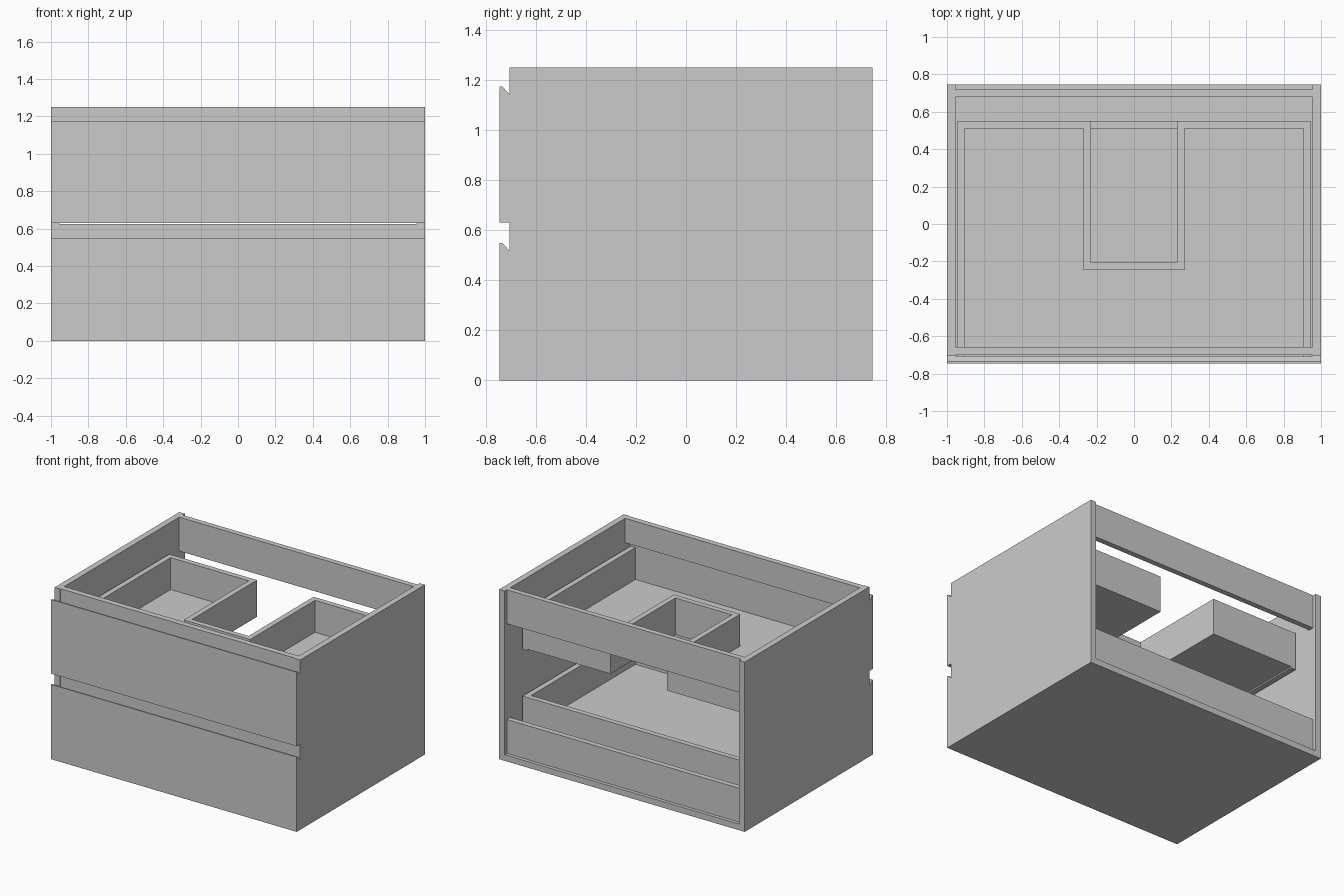
import bpy, bmesh
from mathutils import Vector

if "Cube" in bpy.data.objects:
    bpy.data.objects.remove(bpy.data.objects["Cube"])


def prism(name, pts, vec):
    """Closed solid: polygon of 3D points swept along vec."""
    bm = bmesh.new()
    face = bm.faces.new([bm.verts.new(p) for p in pts])
    ext = bmesh.ops.extrude_face_region(bm, geom=[face], use_keep_orig=True)
    verts = [g for g in ext["geom"] if isinstance(g, bmesh.types.BMVert)]
    bmesh.ops.translate(bm, verts=verts, vec=Vector(vec))
    bmesh.ops.recalc_face_normals(bm, faces=bm.faces)
    me = bpy.data.meshes.new(name)
    bm.to_mesh(me)
    bm.free()
    ob = bpy.data.objects.new(name, me)
    bpy.context.collection.objects.link(ob)
    return ob


def box(name, x, y, z):
    pts = [(x[0], y[0], z[0]), (x[1], y[0], z[0]), (x[1], y[1], z[0]), (x[0], y[1], z[0])]
    return prism(name, pts, (0, 0, z[1] - z[0]))


def pair(name, x, y, z):
    """Same board on the right and mirrored on the left."""
    box(name + "_right", x, y, z)
    box(name + "_left", (-x[1], -x[0]), y, z)


FRONT, BACK, HEIGHT = -0.705, 0.745, 1.25
IN = 0.955          # inner face of the cabinet sides
STEP = 0.625        # height between the two drawers

# Cabinet carcass
pair("side_panel", (IN, 1), (FRONT, BACK), (0, HEIGHT))
box("bottom_panel", (-IN, IN), (FRONT, BACK), (0, 0.045))
box("back_rail_top", (-IN, IN), (0.68, 0.72), (1.0, HEIGHT))
box("back_rail_bottom", (-IN, IN), (0.68, 0.72), (0.045, 0.295))
for label, top in (("middle", STEP), ("top", HEIGHT)):
    box("front_rail_" + label, (-IN, IN), (FRONT + 0.005, -0.657), (top - 0.18, top))

# Drawers
for label, z, low in (("lower", 0, 0), ("upper", STEP, 0.63)):
    name = label + "_drawer_"
    top = z + 0.55
    # Front with a finger bevel along the inner top edge
    prism(name + "front", [(-1, -0.745, low), (-1, -0.745, top), (-1, -0.735, top),
                           (-1, FRONT, top - 0.032), (-1, FRONT, low)], (2, 0, 0))
    z0, z1 = z + 0.125, z + 0.405
    floor = z0 + 0.045
    pair(name + "side", (0.905, 0.945), (FRONT, 0.55), (z0, z1))
    outline = [(-0.905, 0.55), (-0.905, FRONT), (0.905, FRONT), (0.905, 0.55)]
    if label == "upper":
        # Floor and walls wrap around the pipe cutout
        outline += [(0.23, 0.55), (0.23, -0.245), (-0.23, -0.245), (-0.23, 0.55)]
        pair(name + "back", (0.23, 0.905), (0.51, 0.55), (floor, z1))
        pair(name + "cutout_side", (0.23, 0.27), (-0.245, 0.51), (floor, z1))
        box(name + "cutout_front", (-0.23, 0.23), (-0.245, -0.205), (z0 + 0.01, z1))
    else:
        box(name + "back", (-0.905, 0.905), (0.51, 0.55), (floor, z1))
    prism(name + "floor", [(x, y, z0 + 0.01) for x, y in outline], (0, 0, 0.035))
